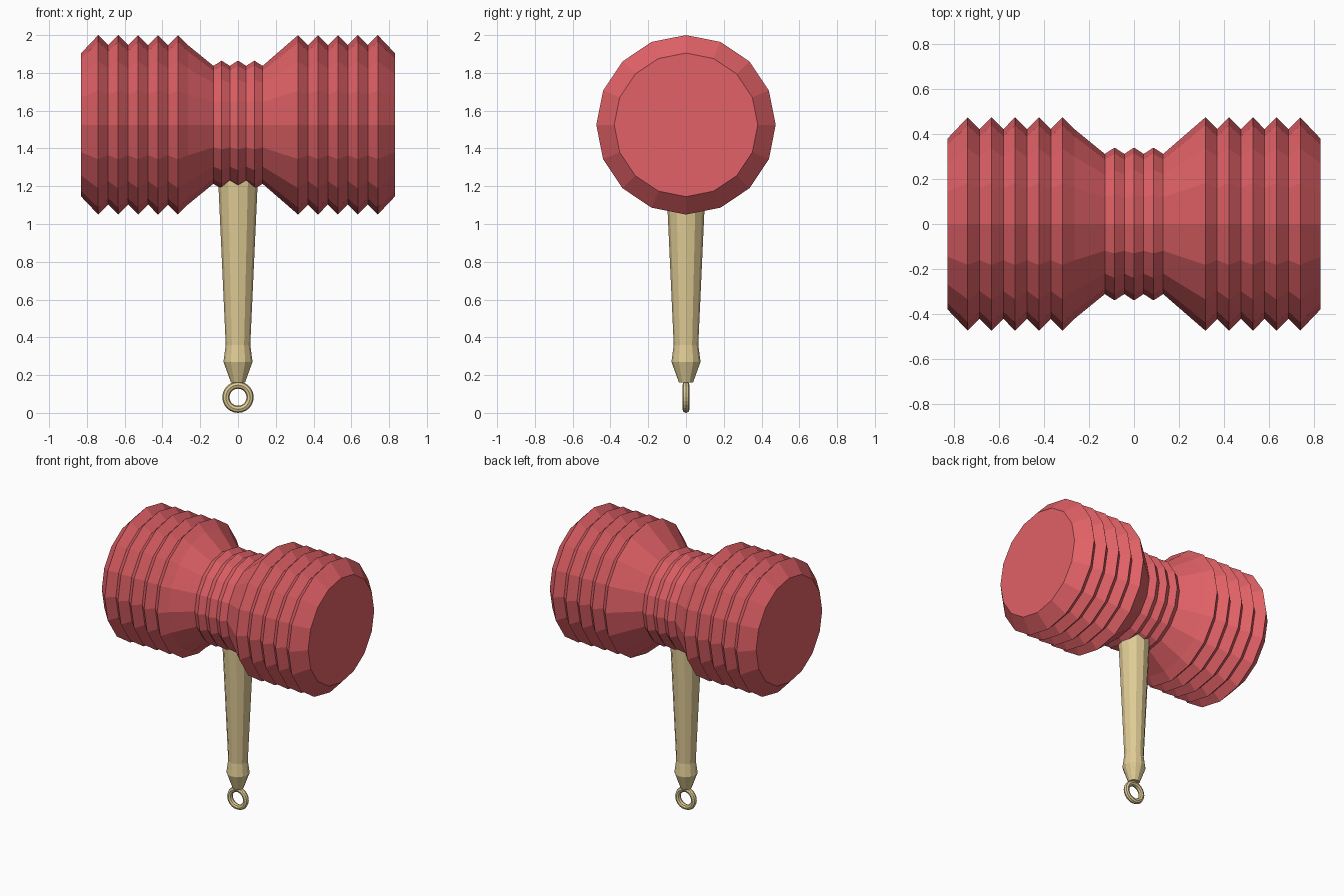
import bpy, bmesh, math
from mathutils import Matrix

if "Cube" in bpy.data.objects:
    bpy.data.objects.remove(bpy.data.objects["Cube"])


def material(name, color):
    m = bpy.data.materials.new(name)
    m.diffuse_color = (*color, 1)
    m.use_nodes = True
    m.node_tree.nodes["Principled BSDF"].inputs["Base Color"].default_value = m.diffuse_color
    return m


def lathe(name, profile, sides, mat, matrix):
    """Spin (radius, height) points round z, cap both ends, then place."""
    bm = bmesh.new()
    rings = [[bm.verts.new((r * math.cos(2 * math.pi * i / sides),
                            r * math.sin(2 * math.pi * i / sides), h))
              for i in range(sides)] for r, h in profile]
    for a, b in zip(rings, rings[1:]):
        for i in range(sides):
            j = (i + 1) % sides
            bm.faces.new((a[i], a[j], b[j], b[i]))
    bm.faces.new(rings[0][::-1])
    bm.faces.new(rings[-1])
    bm.transform(matrix)
    bmesh.ops.recalc_face_normals(bm, faces=bm.faces)
    mesh = bpy.data.meshes.new(name)
    bm.to_mesh(mesh)
    bm.free()
    mesh.materials.append(mat)
    obj = bpy.data.objects.new(name, mesh)
    bpy.context.collection.objects.link(obj)
    return obj


red = material("red_plastic", (0.75, 0.12, 0.135))
tan = material("tan_plastic", (0.74, 0.60, 0.30))

# Head: bellows at both ends, ribbed waist between
PEAK, VALLEY = 0.475, 0.422
bellows = [(0.38, 0.83)]
for k in range(5):
    x = 0.74 - 0.1055 * k
    bellows.append((PEAK, x))
    if k < 4:
        bellows.append((VALLEY, x - 0.053))
left = [(r, -x) for r, x in bellows] + [(VALLEY, -0.265)]
waist = [(0.312 if k % 2 == 0 else 0.34, -0.13 + 0.26 * k / 6) for k in range(7)]
head_profile = left + waist + bellows[::-1]
lathe("hammer_head", head_profile, 16, red,
      Matrix.Translation((0, 0, 1.525)) @ Matrix.Rotation(math.pi / 2, 4, 'Y'))

# Tapered handle with flared butt
lathe("handle", [(0.037, 0.16), (0.077, 0.27), (0.065, 0.36), (0.108, 1.3)],
      12, tan, Matrix.Identity(4))

# Hanging ring
bpy.ops.mesh.primitive_torus_add(major_radius=0.064, minor_radius=0.019,
                                 major_segments=24, minor_segments=8,
                                 location=(0, 0, 0.083),
                                 rotation=(math.pi / 2, 0, 0))
ring = bpy.context.object
ring.name = "hanging_ring"
ring.data.materials.append(tan)
